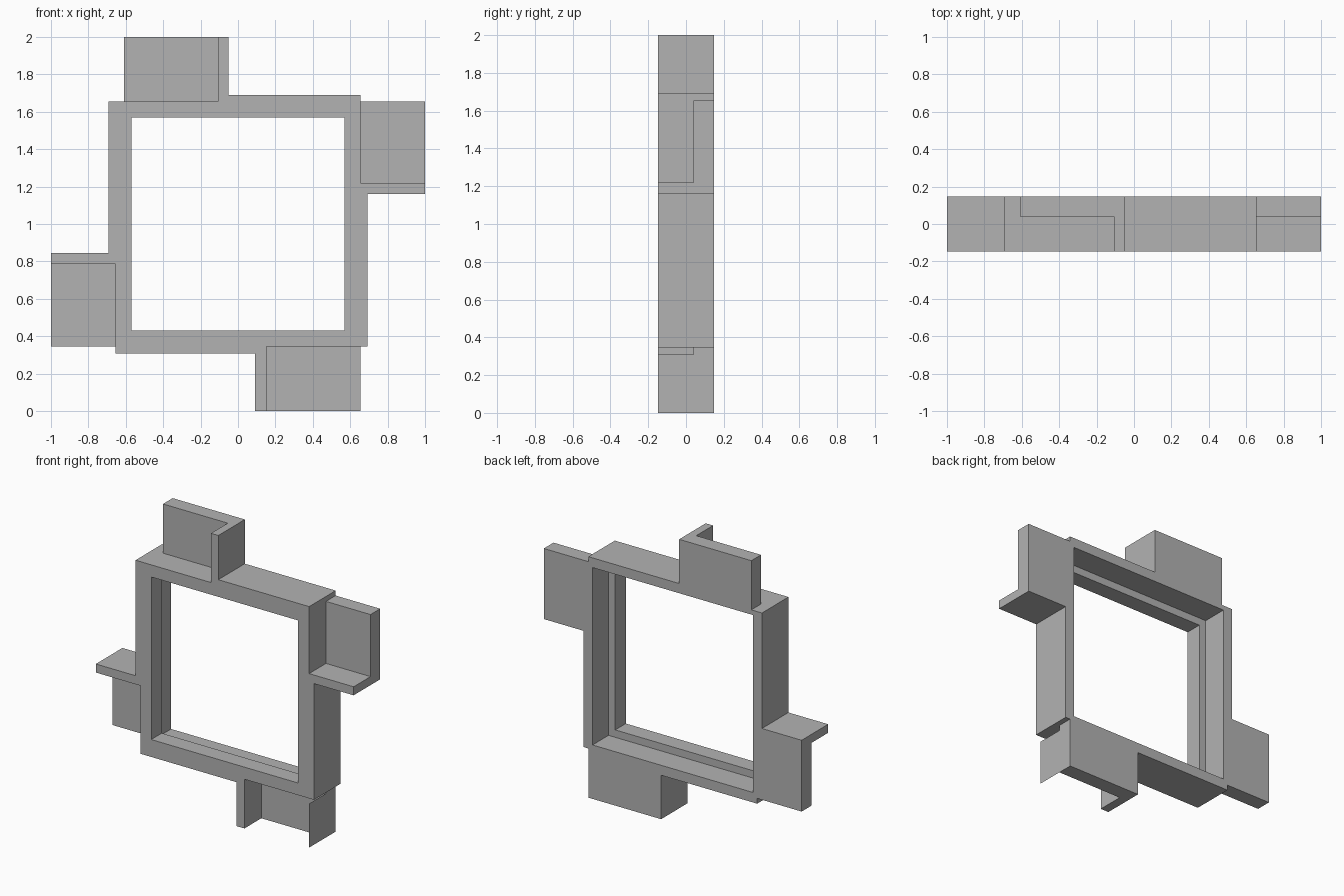
import bpy
import bmesh
from math import radians

cube = bpy.data.objects.get("Cube")
if cube:
    bpy.data.objects.remove(cube, do_unlink=True)

grey = bpy.data.materials.new("plain_grey")
grey.use_nodes = True
colour = (0.45, 0.45, 0.45, 1)
grey.diffuse_color = colour
grey.node_tree.nodes["Principled BSDF"].inputs["Base Color"].default_value = colour

FRONT, BACK = -0.147, 0.147   # full depth
PLATE = 0.04                  # front face of the tab plates
MID = 1.0                     # height of the frame centre


def sheet(name, points, depth=None):
    """Polygon, optionally extruded along a vector."""
    bm = bmesh.new()
    face = bm.faces.new([bm.verts.new(p) for p in points])
    if depth:
        extruded = bmesh.ops.extrude_face_region(bm, geom=[face])
        verts = [g for g in extruded["geom"] if isinstance(g, bmesh.types.BMVert)]
        bmesh.ops.translate(bm, vec=depth, verts=verts)
        bmesh.ops.recalc_face_normals(bm, faces=bm.faces)
    mesh = bpy.data.meshes.new(name)
    bm.to_mesh(mesh)
    bm.free()
    mesh.materials.append(grey)
    obj = bpy.data.objects.new(name, mesh)
    bpy.context.collection.objects.link(obj)
    return obj


def box(name, x, y, z):
    corners = [(x[0], y[0], z[0]), (x[1], y[0], z[0]),
               (x[1], y[0], z[1]), (x[0], y[0], z[1])]
    return sheet(name, corners, (0, y[1] - y[0], 0))


def combine(target, tool, operation):
    mod = target.modifiers.new(operation, "BOOLEAN")
    mod.operation, mod.solver, mod.object = operation, "EXACT", tool
    bpy.context.view_layer.objects.active = target
    bpy.ops.object.modifier_apply(modifier=mod.name)
    bpy.data.objects.remove(tool, do_unlink=True)


# Frame body: each side steps out past its tab
OUT, IN = 0.692, 0.655
outline = [(-OUT, IN), (-0.05, IN), (-0.05, OUT - 0.002), (IN, OUT - 0.002),
           (IN, 0.16), (OUT, 0.16), (OUT, -IN), (0.09, -IN),
           (0.09, -OUT), (-IN, -OUT), (-IN, -0.155), (-OUT, -0.155)]
frame = sheet("interlocking_frame", [(x, FRONT, MID + z) for x, z in outline],
              (0, BACK - FRONT, 0))

# Window opening with a wider rebate at the back
for half, y in ((0.57, (-0.2, 0.2)), (0.622, (-0.03, 0.2))):
    cutter = box("cutter", (-half, half), y, (MID - half, MID + half))
    combine(frame, cutter, "DIFFERENCE")

# Tabs: a plate at the back with a full-depth flange, rooted in the frame
ROOT = IN - 0.015
full, back = (FRONT, BACK), (PLATE, BACK)
top, bottom = (MID + ROOT, 2), (0, MID - ROOT)
right, left = (ROOT, 1), (-1, -ROOT)
tabs = [
    ("top_plate", (-0.61, -0.05), back, top),
    ("top_flange", (-0.107, -0.05), full, top),
    ("bottom_plate", (0.09, IN), back, bottom),
    ("bottom_flange", (0.09, 0.153), full, bottom),
    ("right_plate", right, back, (1.16, MID + IN)),
    ("right_flange", right, full, (1.16, 1.22)),
    ("left_plate", left, back, (MID - IN, 0.845)),
    ("left_flange", left, full, (0.785, 0.845)),
]
for tab in tabs:
    combine(frame, box(*tab), "UNION")

# Merge flush faces
bm = bmesh.new()
bm.from_mesh(frame.data)
bmesh.ops.remove_doubles(bm, verts=bm.verts, dist=0.0002)
bmesh.ops.dissolve_limit(bm, angle_limit=radians(1), verts=bm.verts, edges=bm.edges)
bm.to_mesh(frame.data)
bm.free()

# Thin end sheet closing the bottom tab
low, high = MID - OUT, MID - IN
sheet("bottom_end_sheet", [(IN, y, z) for y, z in (
    (FRONT, 0), (BACK, 0), (BACK, high), (PLATE, high), (PLATE, low), (FRONT, low))])
